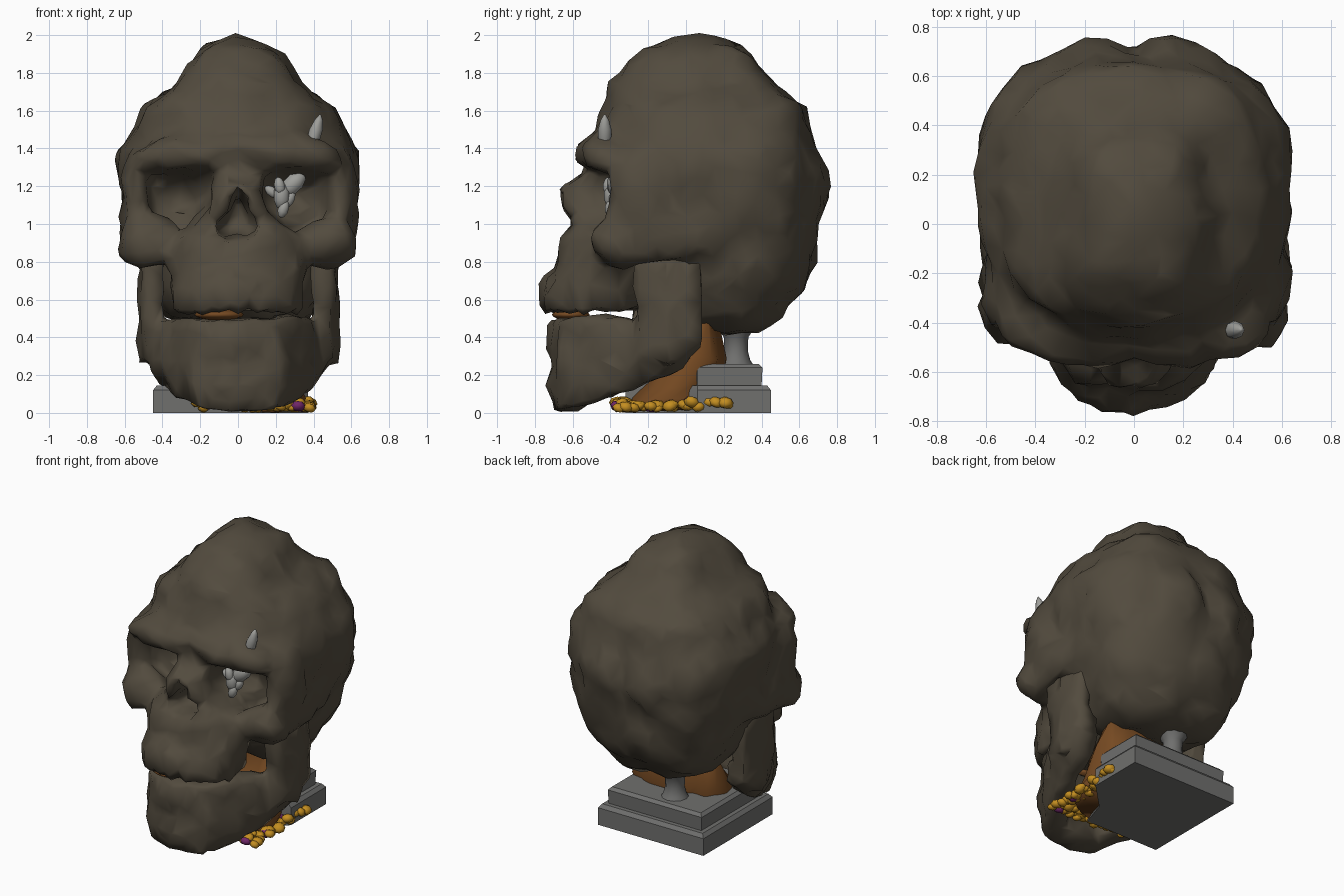
import bpy, bmesh, math, random
from mathutils import Matrix, Vector

if "Cube" in bpy.data.objects:
    bpy.data.objects.remove(bpy.data.objects["Cube"])

random.seed(4)

def mat(name, rgb):
    m = bpy.data.materials.new(name)
    m.diffuse_color = (*rgb, 1)
    m.use_nodes = True
    m.node_tree.nodes["Principled BSDF"].inputs["Base Color"].default_value = m.diffuse_color
    return m

BONE = mat("bone", (0.085, 0.07, 0.048))
STONE = mat("stone", (0.16, 0.16, 0.155))
RUST = mat("rust", (0.18, 0.068, 0.016))
GOLD = mat("gold", (0.55, 0.27, 0.015))
PURPLE = mat("purple", (0.16, 0.02, 0.14))
PALE = mat("pale", (0.34, 0.34, 0.32))

def ball(bm, c, s, rot=(0, 0, 0), seg=16):
    r = Matrix.Rotation(rot[2], 4, 'Z') @ Matrix.Rotation(rot[1], 4, 'Y') @ Matrix.Rotation(rot[0], 4, 'X')
    m = Matrix.Translation(c) @ r @ Matrix.Diagonal((*s, 1))
    bmesh.ops.create_uvsphere(bm, u_segments=seg, v_segments=seg // 2, radius=1, matrix=m)

def pair(bm, c, s, rot=(0, 0, 0)):
    for k in (1, -1):
        ball(bm, (c[0] * k, c[1], c[2]), s, (rot[0], rot[1] * k, rot[2] * k))

def skin(bm, loops):
    rows = [[bm.verts.new(p) for p in l] for l in loops]
    n = len(rows[0])
    for a, b in zip(rows, rows[1:]):
        for i in range(n):
            bm.faces.new((a[i], a[(i + 1) % n], b[(i + 1) % n], b[i]))
    bm.faces.new(rows[0][::-1])
    bm.faces.new(rows[-1])

def loft(bm, rings, power=2.4, n=28):
    # rings: (z, half width, front y, back y)
    loops = []
    for z, w, f, b in rings:
        loop = []
        for i in range(n):
            a = 2 * math.pi * i / n
            c, s = math.cos(a), math.sin(a)
            e = 2 / power
            loop.append((w * math.copysign(abs(c) ** e, c),
                         (f + b) / 2 + (b - f) / 2 * math.copysign(abs(s) ** e, s), z))
        loops.append(loop)
    skin(bm, loops)

def wall(bm, pts, low=1, top=1):
    # upright strip: (inner x, inner y, outer x, outer y, bottom z, top z), bulging mid-height
    skin(bm, [[(a * low, b, lo + .03), (c * low, d, lo), (c, d, lo * .6 + hi * .4),
               (c * top, d, hi), (a * top, b, hi)] for a, b, c, d, lo, hi in pts])

def finish(bm, name, material, angle=None):
    bmesh.ops.recalc_face_normals(bm, faces=bm.faces[:])
    me = bpy.data.meshes.new(name)
    bm.to_mesh(me)
    bm.free()
    ob = bpy.data.objects.new(name, me)
    bpy.context.collection.objects.link(ob)
    me.materials.append(material)
    for p in me.polygons:
        p.use_smooth = True
    if angle:
        bpy.ops.object.select_all(action='DESELECT')
        ob.select_set(True)
        bpy.context.view_layer.objects.active = ob
        bpy.ops.object.shade_smooth_by_angle(angle=math.radians(angle))
    return ob

lumps = bpy.data.textures.new("lumps", 'CLOUDS')
lumps.noise_scale = 0.17
lumps.noise_depth = 1

def sculpt(ob, cutter=None, faces=3000, strength=0.09):
    # fuse overlapping forms, carve, roughen, reduce
    r = ob.modifiers.new("fuse", 'REMESH')
    r.mode, r.voxel_size = 'VOXEL', 0.022
    if cutter:
        b = ob.modifiers.new("carve", 'BOOLEAN')
        b.operation, b.object, b.solver = 'DIFFERENCE', cutter, 'EXACT'
        cutter.hide_render = True
        r = ob.modifiers.new("refuse", 'REMESH')
        r.mode, r.voxel_size = 'VOXEL', 0.022
    s = ob.modifiers.new("soften", 'SMOOTH')
    s.iterations, s.factor = 4, 0.5
    d = ob.modifiers.new("lumps", 'DISPLACE')
    d.texture, d.strength, d.mid_level = lumps, strength, 0.5
    c = ob.modifiers.new("reduce", 'DECIMATE')
    c.ratio = faces / 40000
    me = bpy.data.meshes.new_from_object(ob.evaluated_get(bpy.context.evaluated_depsgraph_get()))
    ob.modifiers.clear()
    ob.data = me
    for p in me.polygons:
        p.use_smooth = True
    if cutter:
        bpy.data.objects.remove(cutter)

# cranium with stepped crown
bm = bmesh.new()
loft(bm, [(.43, .22, .1, .38), (.5, .37, -.1, .49), (.65, .47, -.22, .61), (.8, .53, -.28, .67),
          (1.0, .59, -.3, .70), (1.22, .635, -.36, .71), (1.38, .645, -.40, .68), (1.48, .57, -.43, .66),
          (1.62, .51, -.42, .64), (1.67, .43, -.41, .57), (1.74, .325, -.40, .47),
          (1.85, .275, -.31, .37), (1.94, .19, -.19, .31), (1.985, .09, -.04, .15)], 2.75)
# two lobes at the back, forehead
pair(bm, (.17, .5, 1.2), (.24, .26, .28))
ball(bm, (0, -.33, 1.46), (.40, .17, .16))
# upper jaw and nose block
loft(bm, [(.55, .34, -.76, -.22), (.7, .35, -.71, -.22), (.83, .37, -.67, -.2),
          (.93, .34, -.67, -.2), (1.0, .24, -.63, -.2), (1.12, .17, -.67, -.2),
          (1.19, .14, -.69, -.2), (1.26, .13, -.58, -.2), (1.32, .14, -.54, -.2)], 2.2)
# brow, orbit rims, cheekbones and arches
pair(bm, (.25, -.41, 1.37), (.33, .18, .11), (0, .1, .15))
pair(bm, (.54, -.24, 1.14), (.09, .18, .27))
pair(bm, (.47, -.36, .90), (.17, .14, .14), (0, .2, .2))
pair(bm, (.55, -.14, .93), (.07, .36, .14))
# upper teeth
for i in range(-4, 5):
    a = i * .3
    ball(bm, (.33 * math.sin(a), -.42 - .32 * math.cos(a), .63), (.042, .042, .12))
skull = finish(bm, "skull", BONE)
# eye and nose hollows
bm = bmesh.new()
pair(bm, (.315, -.52, 1.14), (.2, .3, .15), (0, .12, 0))
pair(bm, (.04, -.62, 1.0), (.065, .3, .08), (0, -.25, 0))
ball(bm, (0, -.62, 1.07), (.06, .3, .13))
hollows = finish(bm, "hollow_cutter", BONE)
rm = hollows.modifiers.new("fuse", 'REMESH')
rm.mode, rm.voxel_size = 'VOXEL', 0.025
sculpt(skull, hollows, 2200, 0.065)

# lower jaw: curved body and upright branches
bm = bmesh.new()
half = [(.0, -.53, .0, -.71, .0, .5), (.13, -.52, .24, -.67, .02, .5), (.24, -.38, .37, -.47, .07, .51),
        (.36, -.2, .48, -.25, .13, .48), (.40, 0, .52, -.02, .24, .5), (.41, .09, .52, .09, .34, .5)]
mirror = [(-a, b, -c, d, lo, hi) for a, b, c, d, lo, hi in half[:0:-1]]
wall(bm, mirror + half, .86, .9)
for k in (1, -1):
    wall(bm, [(.39 * k, -.27, .50 * k, -.27, .3, .84), (.41 * k, -.1, .53 * k, -.1, .25, .84),
              (.42 * k, .09, .51 * k, .09, .36, .84)])
ball(bm, (0, -.61, .15), (.24, .12, .13))
for i in range(-4, 5):
    a = i * .3
    ball(bm, (.31 * math.sin(a), -.4 - .3 * math.cos(a), .4), (.04, .04, .11))
jaw = finish(bm, "lower_jaw", BONE)
sculpt(jaw, None, 3000, 0.05)

# plinth with a broken front corner
def slab(bm, layers):
    skin(bm, [[(-.45 + d, -.32 + d, z), (.12, -.32 + d, z), (.18, -.13, z), (.37 - d, .06, z),
               (.37 - d, .45 - d, z), (-.45 + d, .45 - d, z)] for d, z in layers])

bm = bmesh.new()
slab(bm, [(0, 0), (0, .12), (.02, .145), (.05, .145), (.045, .24), (.065, .26)])
finish(bm, "plinth", STONE, 35)
bm = bmesh.new()
skin(bm, [[(-.1 + r * math.cos(i * math.pi / 6), .265 + r * math.sin(i * math.pi / 6), z) for i in range(12)]
          for r, z in ((.1, .24), (.075, .28), (.062, .33), (.065, .4), (.09, .44), (.12, .5))])
finish(bm, "neck_post", STONE, 40)

# rusty core inside the head, rubble bed, and the bit between the teeth
bm = bmesh.new()
loft(bm, [(.02, .34, -.3, .1), (.08, .34, -.28, .14), (.15, .33, -.22, .18), (.3, .34, -.12, .2),
          (.46, .3, -.02, .17), (.6, .2, -.05, .1)], 3, 18)
for v in bm.verts:
    v.co += Vector([random.uniform(-.02, .02) for _ in range(3)])
ball(bm, (-.1, -.61, .52), (.13, .1, .03))
finish(bm, "rusty_core", RUST)

# gold nuggets heaped round the broken corner
bm, bp = bmesh.new(), bmesh.new()
for i in range(80):
    t = i / 79
    x, y = (-.2 + 1.12 * t, -.35) if t < .5 else (.36, -.36 + 1.1 * (t - .5))
    r = random.uniform(.028, .045)
    c = (x + random.uniform(-.06, .02), y + random.uniform(-.02, .06), r * .75 + random.uniform(0, .03))
    ball(bp if i % 16 == 4 else bm, c, (r, r, r * .7), (random.uniform(-.4, .4), random.uniform(-.4, .4), 0), 8)
finish(bm, "gold_nuggets", GOLD)
finish(bp, "purple_nuggets", PURPLE)

# pale growth in one eye, and a small horn on the brow
bm = bmesh.new()
for dx, dy, dz, s, tilt in ((0, 0, 0, .075, 0), (-.05, .02, .02, .045, -.9), (.01, -.01, -.07, .05, .3),
                            (.06, .02, .06, .085, .8), (-.01, -.02, .05, .05, -.2), (.04, .01, -.02, .05, .5)):
    ball(bm, (.23 + dx, -.39 + dy, 1.15 + dz), (s * .6, s * .6, s), (0, tilt, 0), 10)
finish(bm, "eye_growth", PALE)
bm = bmesh.new()
skin(bm, [[(.38 + t * .055 + r * math.cos(i * math.pi / 4), -.43 + r * math.sin(i * math.pi / 4), 1.38 + .2 * t)
           for i in range(8)] for r, t in ((.02, 0), (.035, .3), (.036, .6), (.022, .85), (.004, 1))])
finish(bm, "brow_horn", PALE)
